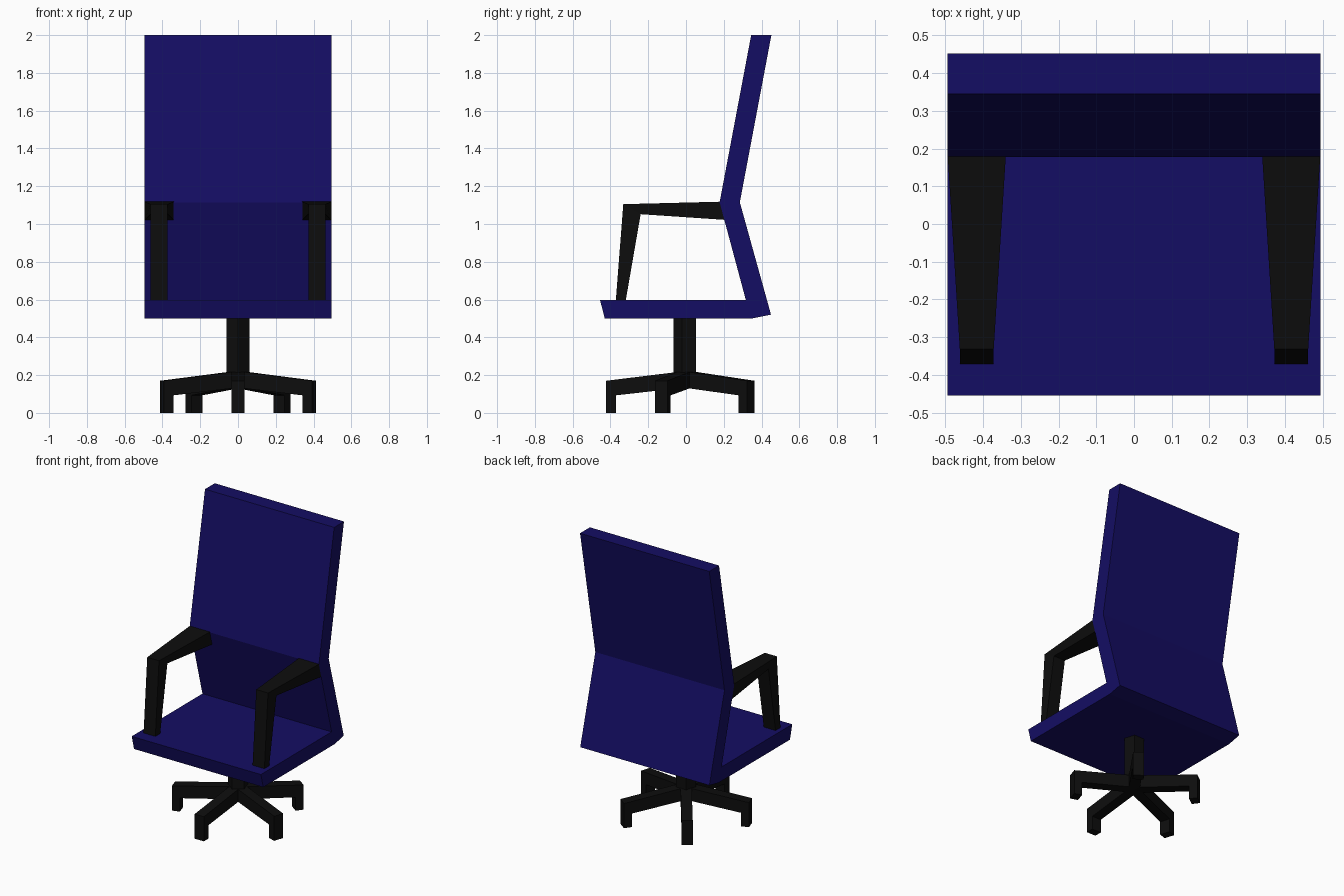
import bpy, bmesh
from math import radians, cos, sin
from mathutils import Matrix

if "Cube" in bpy.data.objects:
    bpy.data.objects.remove(bpy.data.objects["Cube"])


def material(name, rgb):
    m = bpy.data.materials.new(name)
    m.diffuse_color = (*rgb, 1)
    m.use_nodes = True
    m.node_tree.nodes["Principled BSDF"].inputs["Base Color"].default_value = m.diffuse_color
    return m


NAVY = material("navy_fabric", (0.007, 0.004, 0.125))
BLACK = material("black_plastic", (0.004, 0.004, 0.004))


def finish(bm, name, mat):
    bmesh.ops.recalc_face_normals(bm, faces=bm.faces)
    me = bpy.data.meshes.new(name)
    bm.to_mesh(me)
    bm.free()
    me.materials.append(mat)
    ob = bpy.data.objects.new(name, me)
    bpy.context.collection.objects.link(ob)
    return ob


def loft(rings, name, mat):
    """Bridge equal-length rings of points and cap both ends."""
    bm = bmesh.new()
    vs = [[bm.verts.new(p) for p in r] for r in rings]
    n = len(rings[0])
    for a, b in zip(vs, vs[1:]):
        for i in range(n):
            j = (i + 1) % n
            bm.faces.new((a[i], a[j], b[j], b[i]))
    bm.faces.new(vs[0])
    bm.faces.new(vs[-1])
    return finish(bm, name, mat)


def extrude_x(profile, half, name, mat):
    return loft([[(x, y, z) for y, z in profile] for x in (-half, half)], name, mat)


# seat and bent backrest: one side profile across the full width
extrude_x([(-0.455, 0.597), (0.317, 0.597), (0.178, 1.115), (0.345, 2.0), (0.452, 2.0),
           (0.285, 1.115), (0.45, 0.52), (0.35, 0.5), (-0.43, 0.5)],
          0.494, "seat_and_back", NAVY)

# armrest: upright post, then an arm widening towards the back; mirrored
sections = [  # outer (y, z), inner (y, z), half width
    ((-0.372, 0.59), (-0.32, 0.59), 0.045),
    ((-0.332, 1.105), (-0.24, 1.052), 0.045),
    ((0.18, 1.118), (0.205, 1.022), 0.077)]
CX = 0.417
arm = loft([[(CX - w, *o), (CX + w, *o), (CX + w, *i), (CX - w, *i)]
            for o, i, w in sections], "armrests", BLACK)
arm.modifiers.new("mirror", 'MIRROR')

# five-sided centre column
column = [(0.065 * cos(radians(-90 + 72 * k)), 0.065 * sin(radians(-90 + 72 * k))) for k in range(5)]
loft([[(x, y, z) for x, y in column] for z in (0.14, 0.51)], "column", BLACK)

# five base legs with down-turned feet
for k in range(5):
    leg = extrude_x([(0, 0.222), (-0.423, 0.17), (-0.423, 0), (-0.37, 0),
                     (-0.37, 0.093), (0, 0.135)], 0.035, f"base_leg_{k + 1}", BLACK)
    leg.data.transform(Matrix.Rotation(radians(72 * k), 4, 'Z'))
